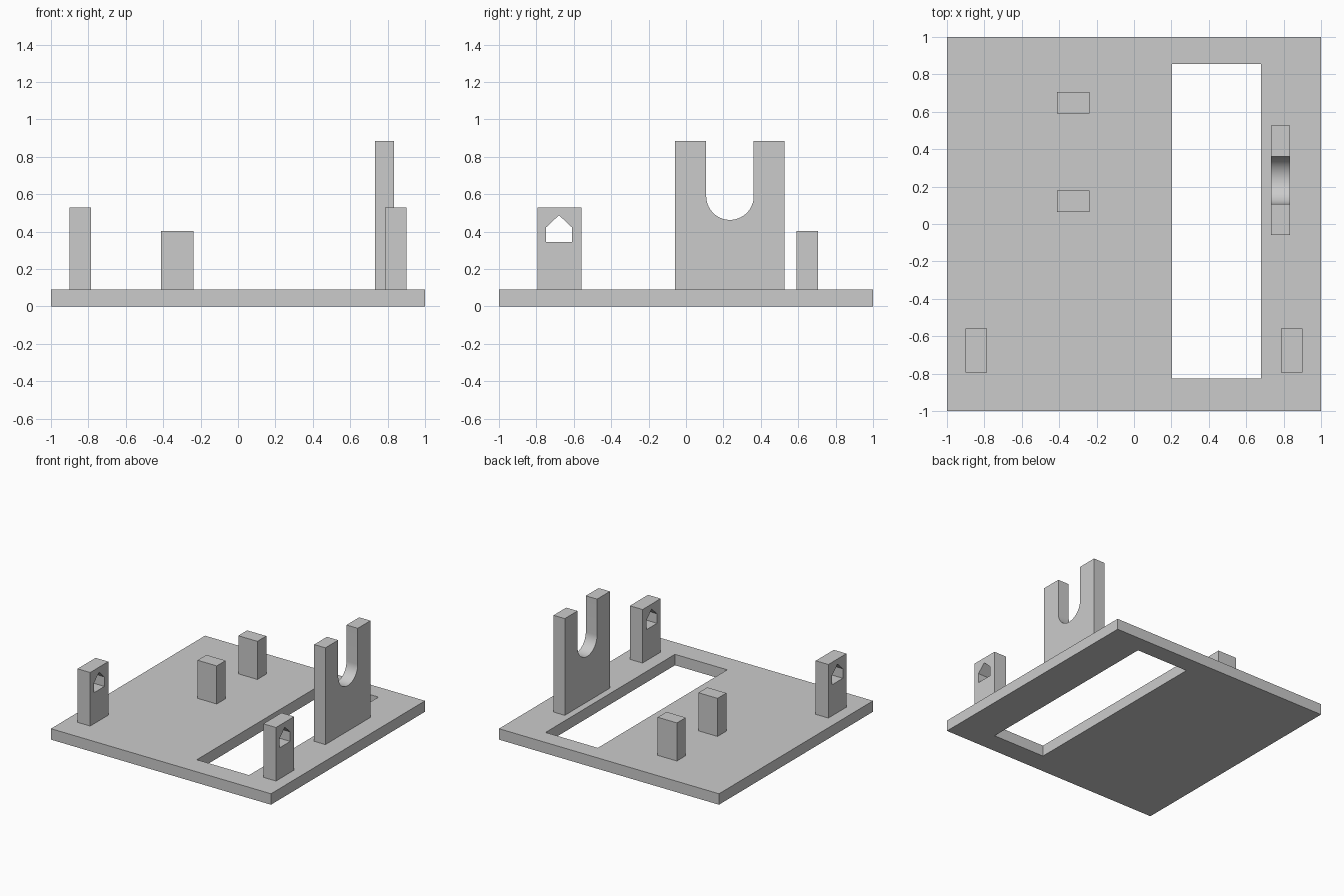
import bpy, bmesh, math
from mathutils import Vector

cube = bpy.data.objects.get("Cube")
if cube:
    bpy.data.objects.remove(cube, do_unlink=True)

GREY = (0.6, 0.6, 0.6, 1)
grey = bpy.data.materials.new("light grey")
grey.use_nodes = True
grey.diffuse_color = GREY
grey.node_tree.nodes["Principled BSDF"].inputs["Base Color"].default_value = GREY

BASE_TOP = 0.09


def rect(a0, a1, b0, b1):
    return [(a0, b0), (a1, b0), (a1, b1), (a0, b1)]


def extrude_profile(name, loops, axis, start, end):
    """Fill an outline (further loops are holes) and extrude it along x or z."""
    def place(a, b):
        return Vector((start, a, b)) if axis == "x" else Vector((a, b, start))

    bm = bmesh.new()
    for loop in loops:
        verts = [bm.verts.new(place(a, b)) for a, b in loop]
        for i, v in enumerate(verts):
            bm.edges.new((v, verts[(i + 1) % len(verts)]))
    bmesh.ops.triangle_fill(bm, edges=bm.edges[:], use_beauty=True)
    result = bmesh.ops.extrude_face_region(bm, geom=bm.faces[:], use_keep_orig=True)
    moved = [g for g in result["geom"] if isinstance(g, bmesh.types.BMVert)]
    depth = end - start
    offset = Vector((depth, 0, 0)) if axis == "x" else Vector((0, 0, depth))
    bmesh.ops.translate(bm, vec=offset, verts=moved)
    bmesh.ops.recalc_face_normals(bm, faces=bm.faces[:])
    mesh = bpy.data.meshes.new(name)
    bm.to_mesh(mesh)
    bm.free()
    mesh.materials.append(grey)
    obj = bpy.data.objects.new(name, mesh)
    bpy.context.collection.objects.link(obj)
    return obj


# Base plate with its long rectangular opening
extrude_profile("base_plate",
                [rect(-1, 1, -1, 1), rect(0.203, 0.678, -0.825, 0.855)],
                "z", 0, BASE_TOP)

# Pair of front posts with house-shaped holes
post = rect(-0.795, -0.56, BASE_TOP, 0.53)
house = [(-0.748, 0.345), (-0.61, 0.345), (-0.61, 0.423),
         (-0.679, 0.488), (-0.748, 0.423)]
for side, x in (("left", 0.787), ("right", -0.902)):
    extrude_profile(side + "_post", [post, house], "x", x, x + 0.115)

# Two solid blocks
for name, y in (("rear_block", 0.592), ("middle_block", 0.064)):
    extrude_profile(name, [rect(-0.412, -0.238, y, y + 0.115)], "z", BASE_TOP, 0.403)

# Tall bracket with a round-bottomed slot
slot_y, slot_z, radius, top = 0.235, 0.59, 0.127, 0.885
steps = 32
arc = [(slot_y + radius * math.cos(math.pi * i / steps),
        slot_z - radius * math.sin(math.pi * i / steps)) for i in range(steps + 1)]
outline = [(-0.058, BASE_TOP), (0.527, BASE_TOP), (0.527, top),
           (slot_y + radius, top)] + arc + [(slot_y - radius, top), (-0.058, top)]
bracket = extrude_profile("slotted_bracket", [outline], "x", 0.733, 0.835)
bpy.ops.object.select_all(action="DESELECT")
bracket.select_set(True)
bpy.context.view_layer.objects.active = bracket
bpy.ops.object.shade_smooth_by_angle(angle=math.radians(30))
